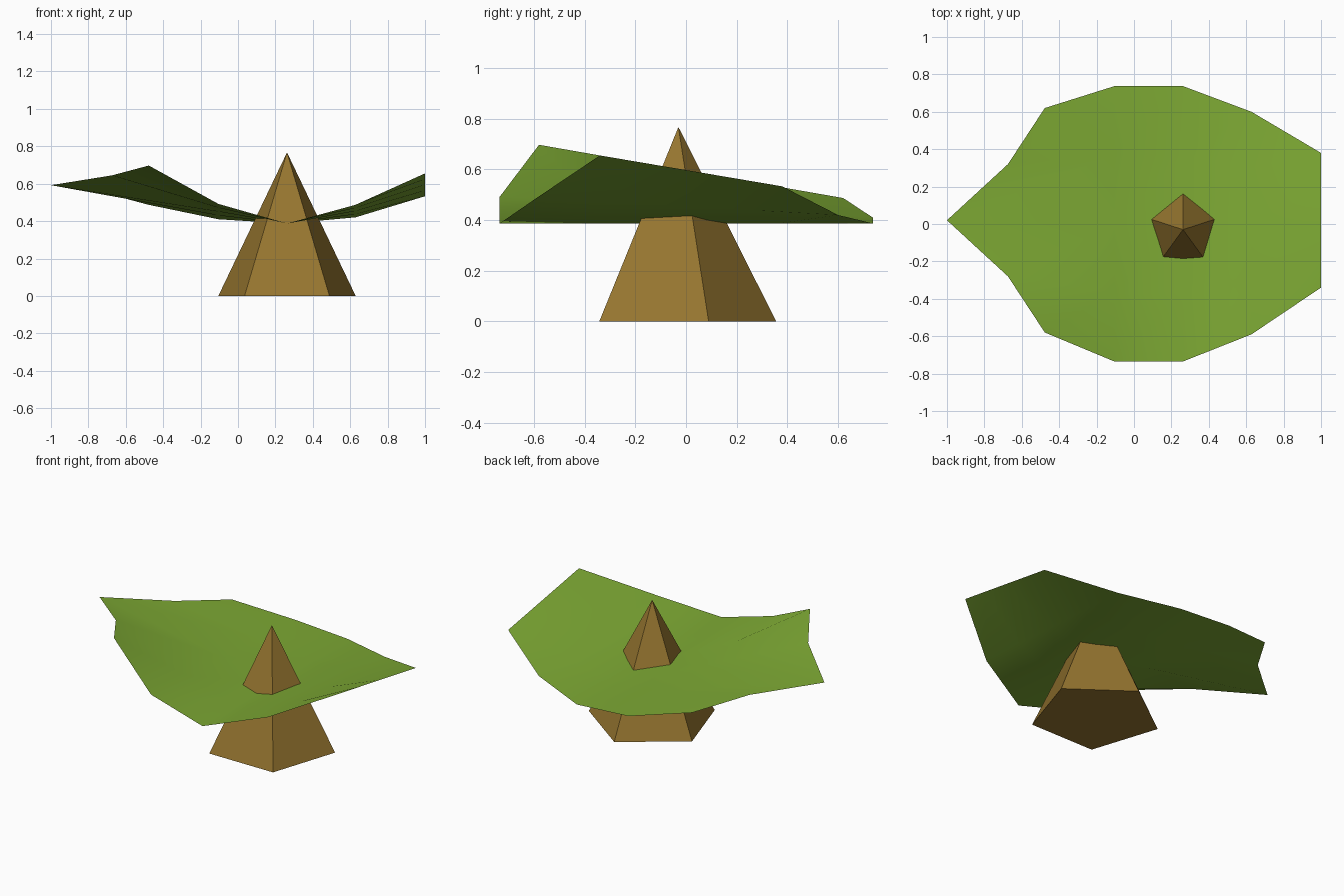
import bpy, bmesh, math

if "Cube" in bpy.data.objects:
    bpy.data.objects.remove(bpy.data.objects["Cube"])


def material(name, rgb):
    m = bpy.data.materials.new(name)
    m.diffuse_color = (*rgb, 1)
    m.use_nodes = True
    m.node_tree.nodes["Principled BSDF"].inputs["Base Color"].default_value = m.diffuse_color
    return m


def add_part(name, bm, mat, location=(0, 0, 0)):
    mesh = bpy.data.meshes.new(name)
    bm.to_mesh(mesh)
    bm.free()
    mesh.materials.append(mat)
    obj = bpy.data.objects.new(name, mesh)
    obj.location = location
    bpy.context.collection.objects.link(obj)


green = material("leaf green", (0.205, 0.395, 0.034))
brown = material("bark brown", (0.305, 0.18, 0.029))

# Trunk: five-sided pointed cone that pierces the canopy, one corner to the back
R, H = 0.386, 0.767
bm = bmesh.new()
ring = [bm.verts.new((R * math.sin(2 * math.pi * i / 5), R * math.cos(2 * math.pi * i / 5), 0))
        for i in range(5)]
apex = bm.verts.new((0, 0, H))
bm.faces.new(ring)
for i in range(5):
    bm.faces.new((ring[i], ring[(i + 1) % 5], apex))
bmesh.ops.recalc_face_normals(bm, faces=bm.faces)
add_part("trunk", bm, brown, (0.262, -0.03, 0))

# Canopy: 4 x 4 curved sheet, each rib is (x, front y, front z, back y, back z)
ribs = [
    (-0.477, -0.58, 0.697, 0.62, 0.487),
    (-0.105, -0.735, 0.492, 0.737, 0.41),
    (0.262, -0.735, 0.387, 0.737, 0.387),
    (0.628, -0.59, 0.487, 0.60, 0.42),
    (1.0, -0.34, 0.655, 0.38, 0.533),
]
# The first rib is drawn out into a pointed tip
tip_shift = [0, -0.197, -0.523, -0.197, 0]
N = 4
bm = bmesh.new()
rows = []
for i, (x, y0, z0, y1, z1) in enumerate(ribs):
    rows.append([bm.verts.new((x + (tip_shift[j] if i == 0 else 0),
                               y0 + (y1 - y0) * j / N,
                               z0 + (z1 - z0) * j / N)) for j in range(N + 1)])
for a, b in zip(rows, rows[1:]):
    for j in range(N):
        f = bm.faces.new((a[j], b[j], b[j + 1], a[j + 1]))
        f.smooth = True
add_part("canopy", bm, green)
